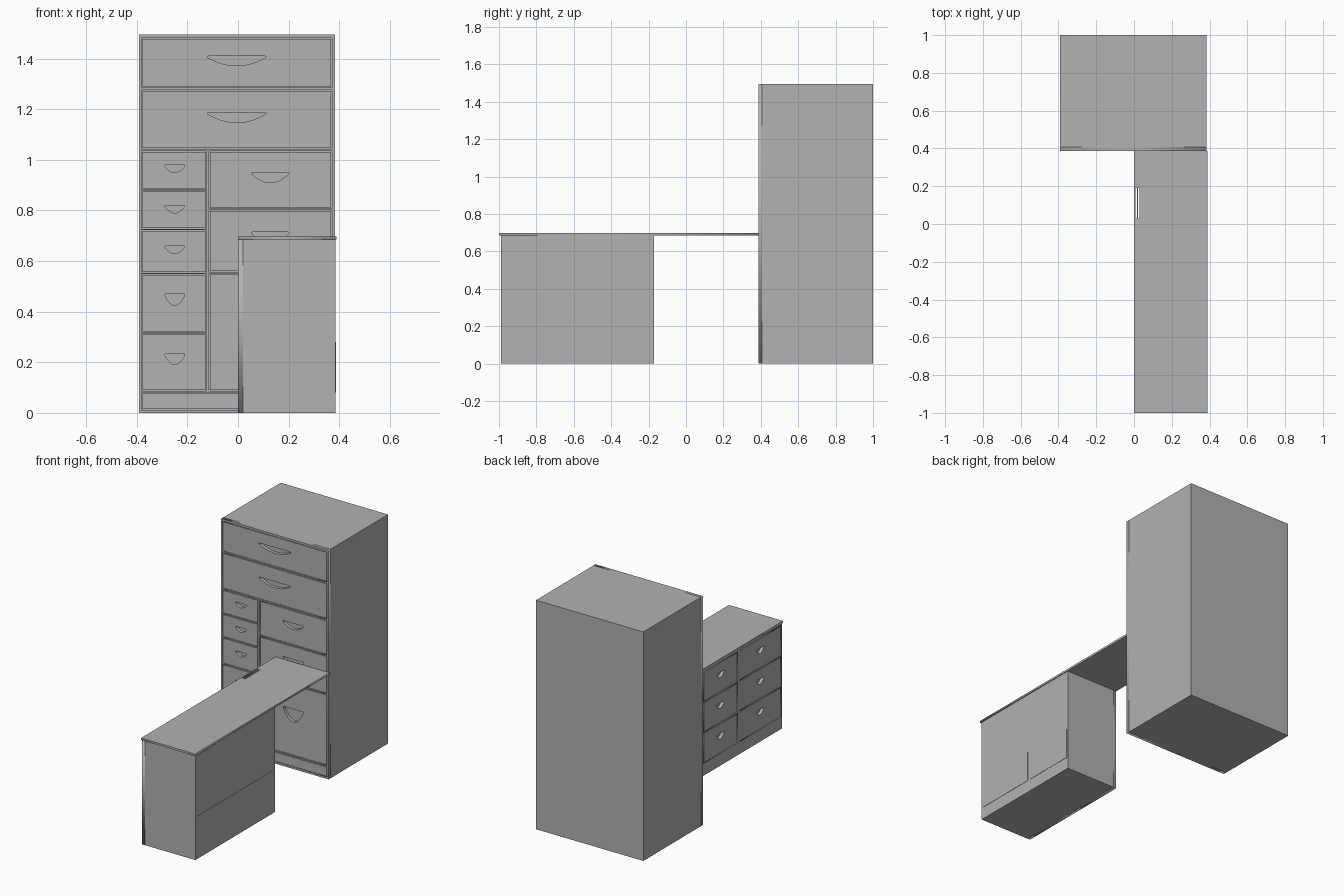
import bpy, bmesh, math
from mathutils import Matrix, Vector

old = bpy.data.objects.get("Cube")
if old:
    bpy.data.objects.remove(old, do_unlink=True)

GREY = (0.445, 0.445, 0.445, 1)
mat = bpy.data.materials.new("plain_grey")
mat.use_nodes = True
mat.diffuse_color = GREY
bsdf = mat.node_tree.nodes["Principled BSDF"]
bsdf.inputs["Base Color"].default_value = GREY
bsdf.inputs["Roughness"].default_value = 0.8

UPRIGHT = Matrix.Rotation(math.pi / 2, 4, "X")
THICK, GAP = 0.02, 0.004


def box(name, lo, hi, place=Matrix(), open_side=None, wall=0.01):
    """Solid box, or a hollow one with the side facing open_side left out."""
    lo, hi = Vector(lo), Vector(hi)
    bm = bmesh.new()
    bmesh.ops.create_cube(bm, size=1)
    size = hi - lo
    bmesh.ops.transform(bm, verts=bm.verts, matrix=Matrix.Translation((lo + hi) / 2)
                        @ Matrix.Diagonal((*size, 1)))
    bm.normal_update()
    if open_side:
        side = [f for f in bm.faces if f.normal.dot(Vector(open_side)) > 0.9]
        bmesh.ops.delete(bm, geom=side, context="FACES")
    mesh = bpy.data.meshes.new(name)
    bm.to_mesh(mesh)
    bm.free()
    mesh.transform(place)
    mesh.materials.append(mat)
    ob = bpy.data.objects.new(name, mesh)
    bpy.context.collection.objects.link(ob)
    if open_side:
        mod = ob.modifiers.new("walls", "SOLIDIFY")
        mod.thickness, mod.offset = wall, -1
    return ob


def rect(x0, x1, z0, z1):
    return [(x0, z0), (x1, z0), (x1, z1), (x0, z1)]


def plate(name, outlines, thick, place):
    """Flat board from a first outline, pierced by the other outlines."""
    curve = bpy.data.curves.new(name, "CURVE")
    curve.dimensions, curve.fill_mode, curve.extrude = "2D", "BOTH", thick / 2
    for pts in outlines:
        sp = curve.splines.new("POLY")
        sp.points.add(len(pts) - 1)
        for p, (u, v) in zip(sp.points, pts):
            p.co = (u, v, 0, 1)
        sp.use_cyclic_u = True
    tmp = bpy.data.objects.new(name + "_curve", curve)
    bpy.context.collection.objects.link(tmp)
    bpy.context.view_layer.update()
    deps = bpy.context.evaluated_depsgraph_get()
    mesh = bpy.data.meshes.new_from_object(tmp.evaluated_get(deps))
    bpy.data.objects.remove(tmp, do_unlink=True)
    mesh.name = name
    mesh.transform(place)
    mesh.materials.clear()
    mesh.materials.append(mat)
    ob = bpy.data.objects.new(name, mesh)
    bpy.context.collection.objects.link(ob)
    return ob


def grip(cx, top, width, depth, n=12):
    """Finger hole with a flat top and a bowed lower edge."""
    ts = [2 * i / n - 1 for i in range(n + 1)]
    return [(cx + t * width / 2, top - 0.004 - (depth - 0.004) * (1 - t * t)) for t in ts] + [
        (cx + 0.47 * width, top), (cx - 0.47 * width, top)]


def cabinet(name, x0, x1, depth, height, drawers, place):
    """Hollow carcass, face frame and flush drawers; the front lies on y = 0."""
    box(name + "_carcass", (x0, THICK, 0), (x1, depth, height), place, (0, -1, 0))
    front = place @ Matrix.Translation((0, THICK / 2, 0)) @ UPRIGHT
    plate(name + "_face_frame", [rect(x0, x1, 0, height)] + [rect(*d[0]) for d in drawers],
          THICK, front)
    for i, (opening, hole) in enumerate(drawers, 1):
        a, b, c, d = opening
        a, b, c, d = a + GAP, b - GAP, c + GAP, d - GAP
        outlines = [rect(a, b, c, d)]
        if hole:
            outlines.append(grip(*hole))
            # drawer tray behind the front
            box(f"{name}_drawer_tray_{i}", (a, THICK, c), (b, depth - 0.03, c + 0.75 * (d - c)),
                place, (0, 0, 1), 0.006)
        plate(f"{name}_drawer_front_{i}", outlines, THICK, front)


# Tall cabinet: two wide drawers, narrow column, wide column, plinth
L, M0, M1, R = -0.382, -0.125, -0.114, 0.372
tall = [((L, R, 1.285, 1.482), (-0.005, 1.41, 0.235, 0.038)),
        ((L, R, 1.043, 1.277), (-0.005, 1.187, 0.235, 0.04))]
for z0, z1, top, deep in ((0.882, 1.035, 0.98, 0.03), (0.727, 0.878, 0.82, 0.03),
                          (0.553, 0.723, 0.66, 0.03), (0.317, 0.549, 0.47, 0.045),
                          (0.087, 0.313, 0.233, 0.042)):
    tall.append(((L, M0, z0, z1), (-0.25, top, 0.08, deep)))
for z0, z1, top, deep in ((0.808, 1.035, 0.95, 0.04), (0.556, 0.802, 0.715, 0.045),
                          (0.087, 0.55, 0.39, 0.085)):
    tall.append(((M1, R, z0, z1), (0.128, top, 0.15, deep)))
tall.append(((L, R, 0.012, 0.08), None))
cabinet("tall_cabinet", -0.392, 0.383, 0.613, 1.495, tall, Matrix.Translation((0, 0.387, 0)))

# Two desk pedestals side by side, drawers facing -x
TURN = Matrix.Rotation(-math.pi / 2, 4, "Z")
for name, y0, y1 in (("outer_pedestal", -0.99, -0.54), ("inner_pedestal", -0.54, -0.17)):
    half = (y1 - y0) / 2
    rows = [((-half + 0.01, half - 0.01, z, z + 0.196), (0, z + 0.13, 0.08, 0.035))
            for z in (0.08, 0.28, 0.48)]
    cabinet(name, -half, half, 0.385, 0.685, rows,
            Matrix.Translation((0, (y0 + y1) / 2, 0)) @ TURN)
    # slightly proud strip on the rear of each pedestal
    box(name + "_rear_strip", (0.384, y0 + 0.01, 0.08), (0.387, y1 - 0.01, 0.28))

# Desk top with a slotted cable outlet near its edge
plate("desk_top", [rect(0, 0.39, -1, 0.387), rect(0.007, 0.015, 0.03, 0.19),
                   rect(0.021, 0.03, 0.03, 0.19)],
      0.013, Matrix.Translation((0, 0, 0.6915)))
